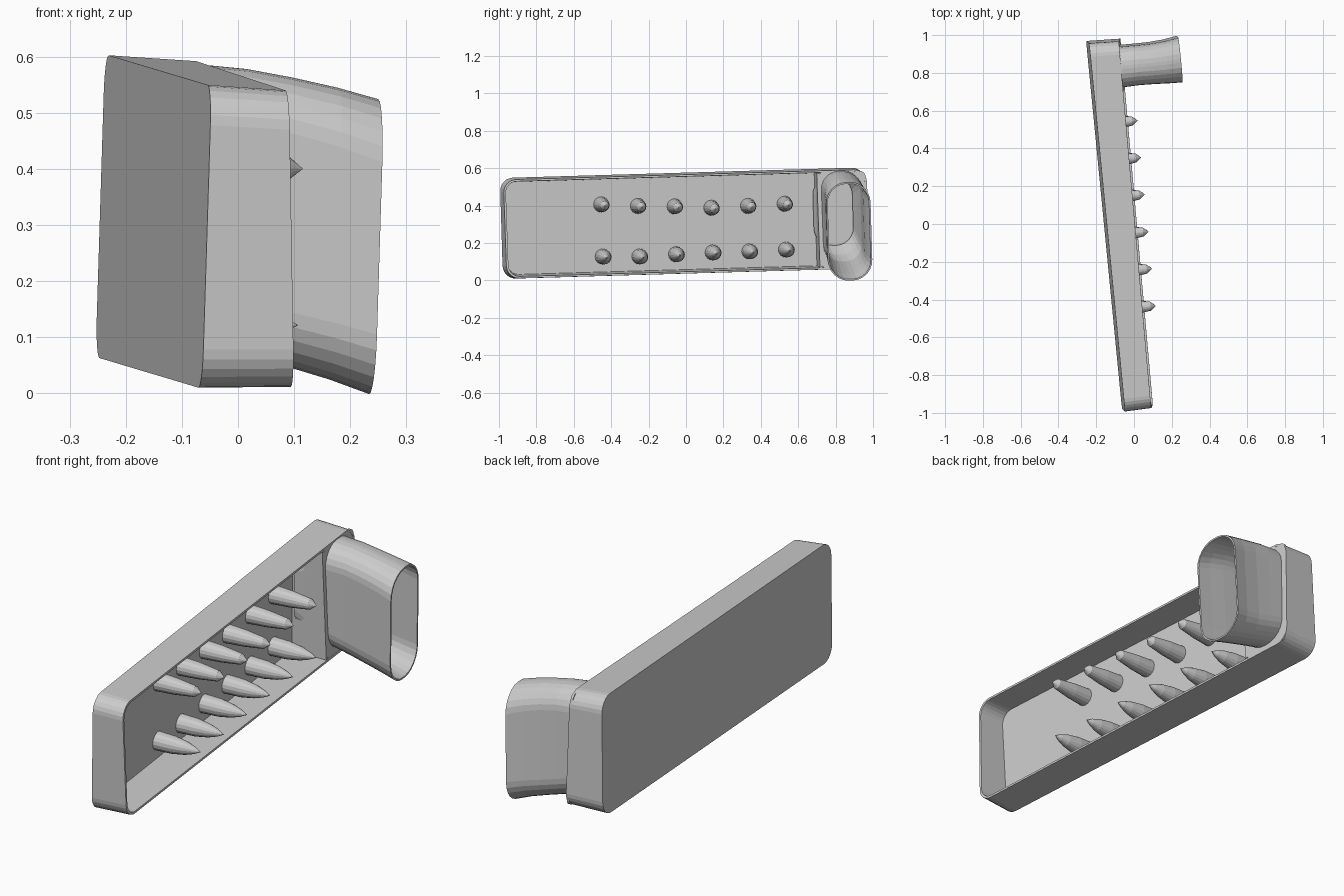
import bpy, bmesh, math
from mathutils import Vector

if "Cube" in bpy.data.objects:
    bpy.data.objects.remove(bpy.data.objects["Cube"])

# Tilted local frame: L along the length, H up, D out of the tray opening
O = Vector((-0.1505, -0.012, 0.3065))
L = Vector((-0.097, 0.995, 0.029)).normalized()
H = Vector((0.031, -0.030, 0.999)).normalized()
D = L.cross(H).normalized()

grey = bpy.data.materials.new("light grey")
grey.diffuse_color = (0.6, 0.6, 0.6, 1)
grey.use_nodes = True
grey.node_tree.nodes["Principled BSDF"].inputs["Base Color"].default_value = grey.diffuse_color


def place(l, h, d):
    return O + L * l + H * h + D * d


def rim(l, h):
    """Depth of the tray opening, slightly deeper at the far and lower ends."""
    return 0.161 + 0.009 * l - 0.048 * h


def rounded(hl, hh, r, n=6):
    """Rounded rectangle outline as 2D points."""
    pts = []
    for q, (sx, sy) in enumerate([(1, 1), (-1, 1), (-1, -1), (1, -1)]):
        for i in range(n + 1):
            a = math.pi / 2 * (q + i / n)
            pts.append((sx * (hl - r) + r * math.cos(a), sy * (hh - r) + r * math.sin(a)))
    return pts


def loft(name, rings, closed=False):
    """Skin a row of rings; cap both ends, or join the last ring to the first."""
    bm = bmesh.new()
    vs = [[bm.verts.new(p) for p in ring] for ring in rings]
    pairs = list(zip(vs, vs[1:])) + ([(vs[-1], vs[0])] if closed else [])
    for a, b in pairs:
        for i in range(len(a)):
            j = (i + 1) % len(a)
            bm.faces.new((a[i], a[j], b[j], b[i]))
    if not closed:
        bm.faces.new(vs[0][::-1])
        bm.faces.new(vs[-1])
    bmesh.ops.recalc_face_normals(bm, faces=bm.faces)
    me = bpy.data.meshes.new(name)
    bm.to_mesh(me)
    bm.free()
    me.materials.append(grey)
    ob = bpy.data.objects.new(name, me)
    bpy.context.collection.objects.link(ob)
    return ob


# Open tray with drafted walls
def flat_ring(hl, hh, r, d):
    return [place(l, h, d) for l, h in rounded(hl, hh, r)]


def rim_ring(hl, hh, r):
    return [place(l, h, rim(l, h)) for l, h in rounded(hl, hh, r)]


loft("tray", [flat_ring(0.98, 0.27, 0.07, 0), rim_ring(0.975, 0.264, 0.068),
              rim_ring(0.964, 0.254, 0.06), flat_ring(0.955, 0.248, 0.06, 0.012)])

# Partition wall across the tray
corners = [(-0.252, 0), (0.252, 0), (0.252, 1), (-0.252, 1)]
loft("partition", [[place(l, h, rim(l, h) - 0.001 if t else 0.008) for h, t in corners]
                   for l in (0.707, 0.718)])

# Flared duct: centre x, y, z, half width, half height of each section
SECTIONS = [(-0.200, 0.790, 0.370, 0.110, 0.190),
            (-0.135, 0.815, 0.354, 0.109, 0.225),
            (-0.070, 0.836, 0.340, 0.108, 0.246),
            (0.010, 0.845, 0.325, 0.106, 0.253),
            (0.090, 0.852, 0.306, 0.107, 0.257),
            (0.170, 0.861, 0.285, 0.112, 0.260),
            (0.241, 0.873, 0.262, 0.119, 0.263)]


def duct_ring(s, t):
    c = Vector(s[:3])
    return [c + L * l + H * h for l, h in rounded(s[3] - t, s[4] - t, s[3] * 0.92 - t)]


loft("duct", [duct_ring(s, 0) for s in SECTIONS] +
     [duct_ring(s, 0.008) for s in reversed(SECTIONS)], closed=True)

# Cover plate around the duct, closing the end of the tray
outer = [(0.84 + l, h) for l, h in rounded(0.128, 0.256, 0.03)]
inner = [(0.837 + l, 0.0106 + h) for l, h in rounded(0.104, 0.242, 0.095)]
loft("cover_plate", [[place(l, h, rim(l, h) - dz) for l, h in pts]
                     for pts, dz in ((outer, 0.001), (inner, 0.001),
                                     (inner, 0.012), (outer, 0.012))], closed=True)

# Two rows of spikes: blunt upper ones and bullet-shaped lower ones
UPPER = [(0.008, 0.042), (0.10, 0.036), (0.192, 0.024), (0.22, 0.001)]
LOWER = [(0.008, 0.042), (0.09, 0.039), (0.15, 0.029), (0.19, 0.016), (0.22, 0.001)]
ROWS = [("upper_spike", UPPER, (0.113, 0.099, 0.091, 0.078, 0.082, 0.088)),
        ("lower_spike", LOWER, (-0.166, -0.171, -0.165, -0.161, -0.161, -0.157))]
for name, profile, heights in ROWS:
    for i, h in enumerate(heights):
        l = -0.441 + 0.197 * i
        loft(f"{name}_{i + 1}",
             [[place(l + r * math.cos(a * math.tau / 16), h + r * math.sin(a * math.tau / 16), d)
               for a in range(16)] for d, r in profile])
